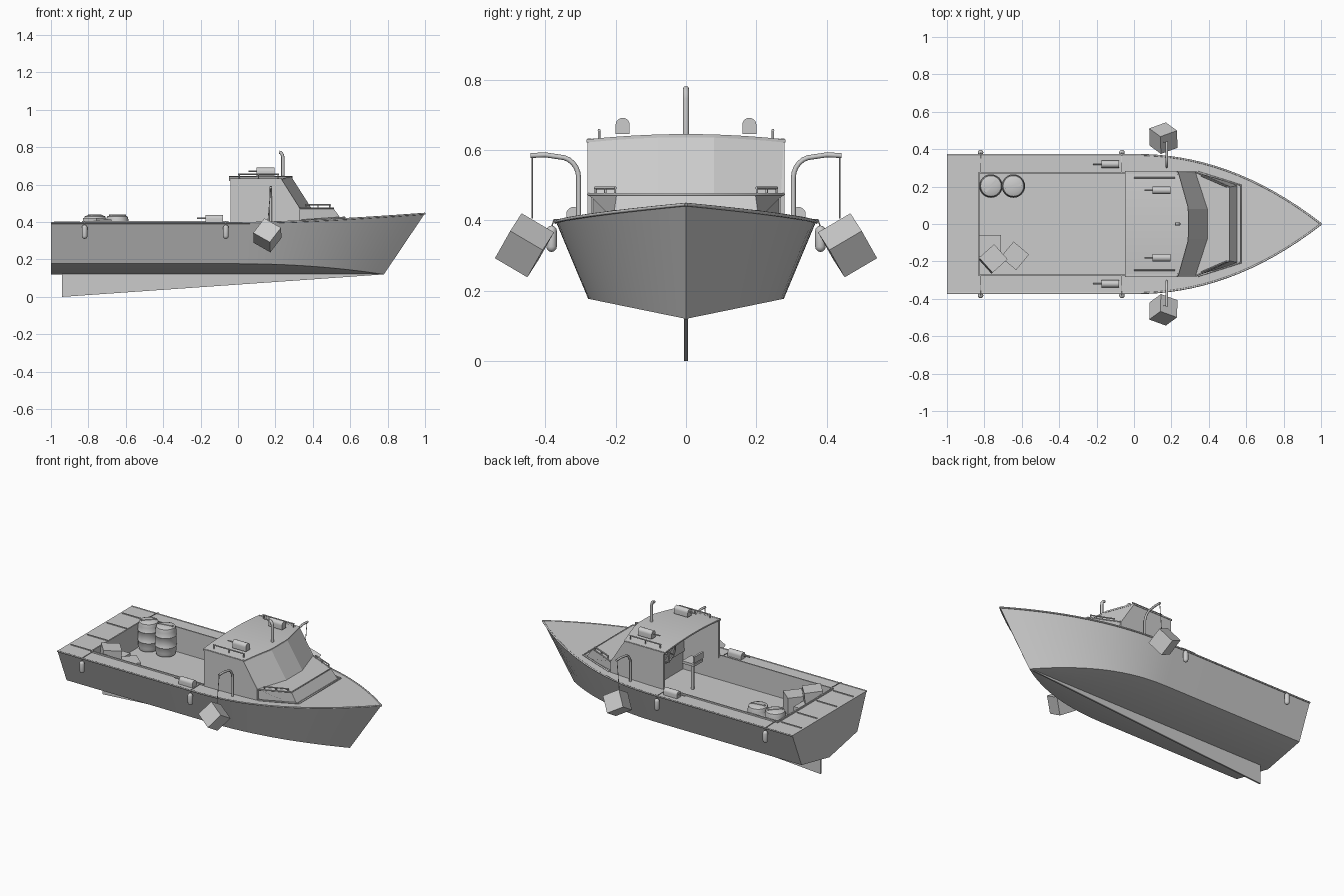
import bpy, bmesh, math
from mathutils import Matrix, Vector

if "Cube" in bpy.data.objects:
    bpy.data.objects.remove(bpy.data.objects["Cube"])


def mesh_obj(name, verts, faces, smooth=None):
    bm = bmesh.new()
    vs = [bm.verts.new(v) for v in verts]
    for f in faces:
        bm.faces.new([vs[i] for i in f])
    bmesh.ops.remove_doubles(bm, verts=bm.verts, dist=1e-4)
    bmesh.ops.recalc_face_normals(bm, faces=bm.faces)
    me = bpy.data.meshes.new(name)
    bm.to_mesh(me)
    bm.free()
    ob = bpy.data.objects.new(name, me)
    bpy.context.collection.objects.link(ob)
    if smooth:
        shade(ob, smooth)
    return ob


def shade(ob, angle=35):
    bpy.ops.object.select_all(action='DESELECT')
    ob.select_set(True)
    bpy.context.view_layer.objects.active = ob
    bpy.ops.object.shade_smooth_by_angle(angle=math.radians(angle))


def box(name, c, d, rot=(0, 0, 0)):
    bpy.ops.mesh.primitive_cube_add(size=1, location=c, rotation=rot)
    ob = bpy.context.object
    ob.name, ob.scale = name, d
    return ob


def prism(name, loop, off, smooth=None):
    """Extrude a closed 3D outline along an offset."""
    n = len(loop)
    verts = [Vector(p) for p in loop] + [Vector(p) + Vector(off) for p in loop]
    faces = [range(n), range(n, 2 * n)]
    faces += [(i, (i + 1) % n, n + (i + 1) % n, n + i) for i in range(n)]
    return mesh_obj(name, verts, faces, smooth)


def tube(name, pts, r):
    cu = bpy.data.curves.new(name, 'CURVE')
    cu.dimensions, cu.bevel_depth, cu.bevel_resolution, cu.use_fill_caps = '3D', r, 2, True
    sp = cu.splines.new('POLY')
    sp.points.add(len(pts) - 1)
    for p, q in zip(sp.points, pts):
        p.co = (*q, 1)
    ob = bpy.data.objects.new(name, cu)
    bpy.context.collection.objects.link(ob)
    return ob


def lathe(name, prof, c, n=20):
    verts = [(c[0] + r * math.cos(2 * math.pi * i / n), c[1] + r * math.sin(2 * math.pi * i / n), c[2] + z)
             for r, z in prof for i in range(n)]
    faces = [(j * n + i, j * n + (i + 1) % n, (j + 1) * n + (i + 1) % n, (j + 1) * n + i)
             for j in range(len(prof) - 1) for i in range(n)]
    faces += [range(n), range((len(prof) - 1) * n, len(prof) * n)]
    return mesh_obj(name, verts, faces, 40)


# Hull: stations of keel, chine and sheer lofted from stern to stem
def sheer(x):
    t = max(x, 0)
    return (x, 0.37 * (1 - t ** 2.1), 0.397 + 0.05 * t ** 1.5)


xs = [-1, -0.75, -0.5, -0.25] + [i / 16 for i in range(17)]
verts, faces = [], []
for x in xs:
    t = max(x, 0)
    k = 0.78 * x if x > 0 else x
    c = 1 - t ** 2.1
    _, h, zs = sheer(x)
    verts += [(k, 0, 0.12), (k, 0.278 * c, 0.12 + 0.057 * c), (x, h, zs),
              (x, -h, zs), (k, -0.278 * c, 0.12 + 0.057 * c)]
for s in range(len(xs) - 1):
    a, b = s * 5, s * 5 + 5
    if s < len(xs) - 2:
        faces += [(a + i, a + (i + 1) % 5, b + (i + 1) % 5, b + i) for i in range(5)]
    else:  # stem closes to an edge
        faces += [(a, a + 1, b), (a + 4, a, b), (a + 1, a + 2, b + 2, b), (a + 3, a + 4, b, b + 2), (a + 2, a + 3, b + 2)]
faces.append(range(5))
hull = mesh_obj("hull", verts, faces)

# Cockpit well cut out of the hull
cut = box("cockpit_cutter", (-0.31, 0, 0.40), (1.04, 0.54, 0.30))
cut.hide_render = True
m = hull.modifiers.new("well", 'BOOLEAN')
m.operation, m.object, m.solver = 'DIFFERENCE', cut, 'EXACT'
bpy.context.view_layer.objects.active = hull
bpy.ops.object.modifier_apply(modifier="well")
bpy.data.objects.remove(cut)
shade(hull, 25)

# Skeg
prism("keel_fin", [(-0.94, -0.005, 0), (0.75, -0.005, 0.118), (0.75, -0.005, 0.13), (-0.94, -0.005, 0.13)], (0, 0.01, 0))

# Gunwale strip, cockpit lips, fenders
for s in (-1, 1):
    tube("gunwale_rail", [(x, s * h, z - 0.002) for x, h, z in map(sheer, xs)], 0.005)
    box("cockpit_lip", (-0.44, s * 0.273, 0.40), (0.78, 0.008, 0.012))
    for x in (-0.82, -0.065):
        cap = [(0.015 * math.cos(a), 0.015 * math.sin(a)) for a in [math.radians(d) for d in (-88, -60, -30, 0)]]
        prof = [(r, z + 0.325) for r, z in cap] + [(r, 0.37 - z) for r, z in cap[::-1]]
        lathe("fender", prof, (x, s * 0.382, 0), 12)
        tube("fender_rope", [(x, s * 0.382, 0.38), (x, s * 0.375, 0.402), (x, s * 0.275, 0.405)], 0.002)
box("cockpit_lip_aft", (-0.83, 0, 0.40), (0.008, 0.55, 0.012))
for y in (-0.26, -0.095, 0.1, 0.257):
    box("deck_seam", (-0.915, y, 0.398), (0.14, 0.006, 0.008))

# Cabin side walls, windshield and cambered roof
for s in (-1, 1):
    prism("cabin_side", [(x, s * 0.28, z) for x, z in
          ((-0.04, 0.385), (-0.04, 0.632), (0.23, 0.632), (0.33, 0.475), (0.33, 0.385))], (0, -s * 0.012, 0))
plan = [(-0.28, 0.23, 0.33), (-0.08, 0.285, 0.395), (0.08, 0.285, 0.395), (0.28, 0.23, 0.33)]
wv = []
for d in (0, -0.015):
    for y, xt, xb in plan:
        wv += [(xt + d, y, 0.643 - 0.012 * (y / 0.28) ** 2), (xb + d, y, 0.47)]
wf = []
for i in (0, 2, 4):
    wf += [(i, i + 1, i + 3, i + 2), (i + 8, i + 10, i + 11, i + 9), (i, i + 2, i + 10, i + 8), (i + 1, i + 9, i + 11, i + 3)]
wf += [(0, 8, 9, 1), (6, 7, 15, 14)]
mesh_obj("windshield", wv, wf, 15)

ys = [-0.283 + 0.566 * i / 12 for i in range(13)]
rv, rf = [], []
for y in ys:
    xf = 0.292 - max(abs(y) - 0.08, 0) * 0.28
    z = 0.645 - 0.015 * (y / 0.28) ** 2
    rv += [(-0.047, y, z), (xf, y, z), (xf, y, z - 0.009), (-0.047, y, z - 0.009)]
for i in range(0, 48, 4):
    rf += [(i + j, i + (j + 1) % 4, i + 4 + (j + 1) % 4, i + 4 + j) for j in range(4)]
rf += [range(4), range(48, 52)]
mesh_obj("cabin_roof", rv, rf, 35)

# Low trunk ahead of the windshield, with rim
tv = [(0.26, -0.278, 0.385), (0.56, -0.207, 0.405), (0.56, 0.207, 0.405), (0.26, 0.278, 0.385),
      (0.26, -0.278, 0.474), (0.33, -0.278, 0.474), (0.51, -0.197, 0.474),
      (0.51, 0.197, 0.474), (0.33, 0.278, 0.474), (0.26, 0.278, 0.474)]
mesh_obj("cabin_trunk", tv, [(0, 1, 2, 3), (4, 5, 6, 7, 8, 9), (0, 4, 9, 3), (1, 6, 7, 2),
                             (0, 1, 6, 5, 4), (3, 2, 7, 8, 9)])
tube("trunk_rim", [tv[5], tv[6], tv[7], tv[8]], 0.004)
tube("trunk_base_trim", [(0.34, -0.278, 0.408), (0.57, -0.207, 0.424), (0.57, 0.207, 0.424), (0.34, 0.278, 0.408)], 0.005)

# Handrails on trunk and roof
for s in (-1, 1):
    for name, a, b, dz in (("trunk_rail", (0.36, s * 0.258, 0.47), (0.495, s * 0.20, 0.47), 0.022),
                           ("roof_rail", (0.0, s * 0.247, 0.63), (0.22, s * 0.247, 0.63), 0.026)):
        a, b, up = Vector(a), Vector(b), Vector((0, 0, dz))
        tube(name, [a + up, b + up], 0.004)
        for t in (0.03, 0.5, 0.97):
            p = a.lerp(b, t)
            tube(name + "_post", [p, p + up], 0.0035)

# Arched lamp housings with a thin rod aft
arch = [(-0.02, 0)] + [(-0.02 * math.cos(math.pi * i / 10), 0.026 + 0.02 * math.sin(math.pi * i / 10))
                       for i in range(11)] + [(0.02, 0)]
for s in (-1, 1):
    for x, y, z in ((0.10, 0.18, 0.645), (-0.175, 0.32, 0.392)):
        prism("lamp_housing", [(x, s * y + a, z + b) for a, b in arch], (0.095, 0, 0), 30)
        tube("lamp_rod", [(x, s * y, z + 0.027), (x - 0.045, s * y, z + 0.027)], 0.004)

# Exhaust pipe on the roof
tube("roof_pipe", [(0.24, 0, 0.635), (0.24, 0, 0.745), (0.237, 0, 0.76), (0.228, 0, 0.771), (0.22, 0, 0.773)], 0.009)

# Davits with hanging crates
for s in (-1, 1):
    bend = [(0.36 - 0.055 * math.cos(math.radians(a)), 0.52 + 0.06 * math.sin(math.radians(a))) for a in range(0, 91, 15)]
    tube("davit", [(0.175, s * y, z) for y, z in [(0.305, 0.39)] + bend + [(0.40, 0.586), (0.442, 0.584)]], 0.007)
    tube("davit_rope", [(0.175, s * 0.437, 0.584), (0.16, s * 0.437, 0.405)], 0.002)
    box("hanging_crate", (0.157, s * 0.459, 0.329), (0.107,) * 3,
        (math.radians(35) * s, math.radians(28), math.radians(20) * s))

# Barrels in the cockpit
for x in (-0.765, -0.645):
    lathe("barrel", [(0.035, 0), (0.055, 0.008), (0.06, 0.03), (0.06, 0.06), (0.063, 0.064), (0.06, 0.068),
                     (0.06, 0.125), (0.063, 0.129), (0.06, 0.133), (0.06, 0.16), (0.055, 0.18), (0.035, 0.188)],
          (x, 0.203, 0.25), 24)
    box("barrel_lid_bar", (x, 0.203, 0.437), (0.09, 0.012, 0.008), (0, 0, math.radians(45 if x < -0.7 else 10)))

# Crates in the cockpit
box("crate_low", (-0.768, -0.115, 0.295), (0.115, 0.115, 0.09))
box("crate_top", (-0.755, -0.187, 0.37), (0.108, 0.108, 0.095), (0, math.radians(5), math.radians(42)))
box("crate_side", (-0.637, -0.17, 0.305), (0.108, 0.108, 0.11), (0, 0, math.radians(50)))

# Helm: dashboard, wheel and seat
box("dashboard", (0.26, 0, 0.415), (0.12, 0.54, 0.10))
hub = Vector((0.14, -0.03, 0.46))
bpy.ops.mesh.primitive_torus_add(location=hub, rotation=(0, math.radians(80), 0), major_radius=0.06,
                                 minor_radius=0.006, major_segments=28, minor_segments=8)
bpy.context.object.name = "steering_wheel"
shade(bpy.context.object)
for i in range(3):
    d = Matrix.Rotation(i * math.pi / 3, 3, 'X') @ Vector((0, 0, 0.06))
    tube("wheel_spoke", [hub - d, hub + d], 0.004)
tube("wheel_shaft", [hub, (0.22, -0.03, 0.44)], 0.008)
tube("seat_post", [(0.01, -0.08, 0.25), (0.01, -0.08, 0.42)], 0.01)
box("seat_pan", (0.01, -0.08, 0.425), (0.085, 0.09, 0.016))
box("seat_back", (-0.03, -0.08, 0.46), (0.012, 0.09, 0.04))
